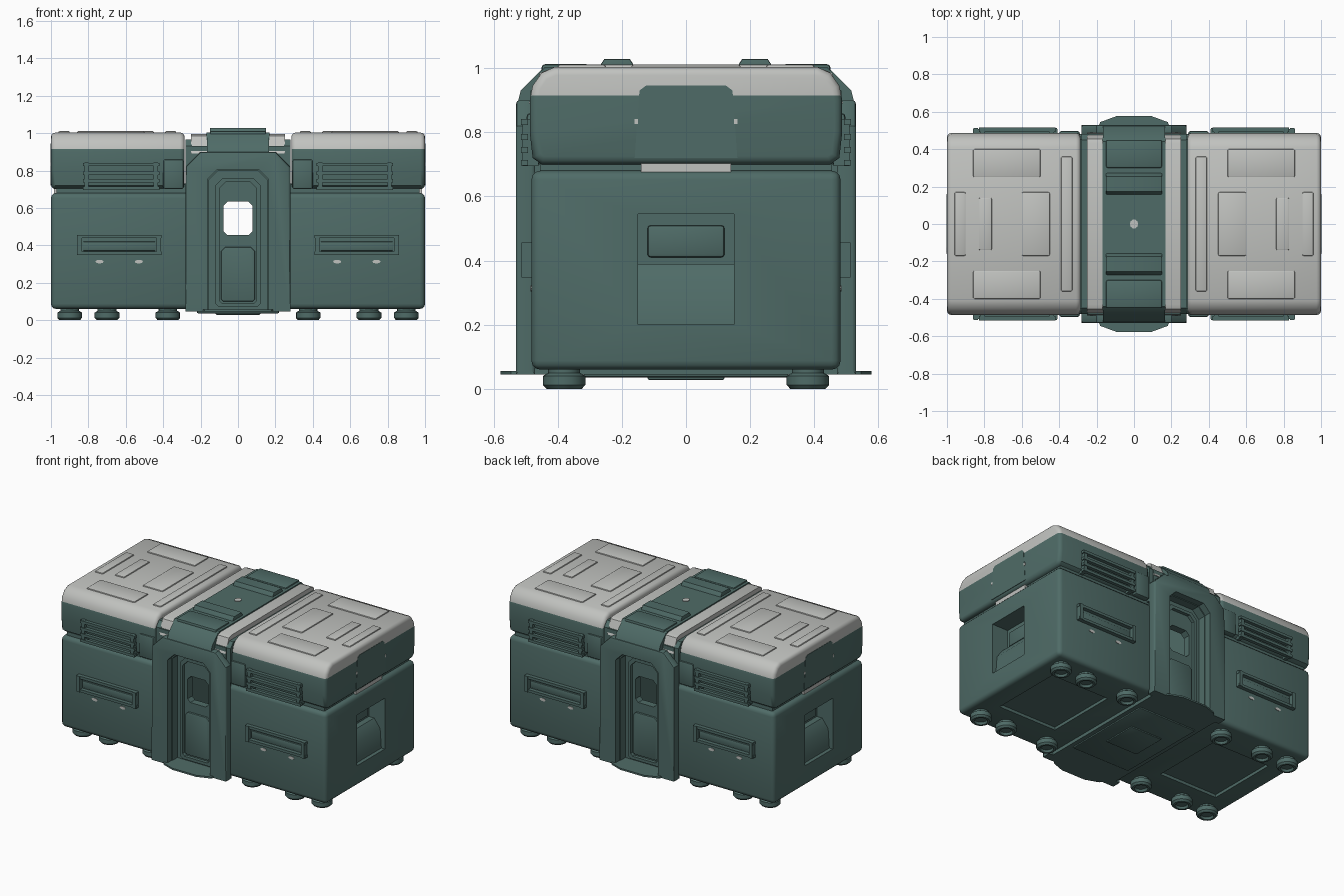
import bpy, bmesh, math
from mathutils import Vector

if "Cube" in bpy.data.objects:
    bpy.data.objects.remove(bpy.data.objects["Cube"])


def material(name, rgb):
    m = bpy.data.materials.new(name)
    m.diffuse_color = (*rgb, 1)
    m.use_nodes = True
    m.node_tree.nodes["Principled BSDF"].inputs["Base Color"].default_value = m.diffuse_color
    return m


GREEN = material("dark_teal_green", (0.078, 0.148, 0.136))
GREY = material("light_grey", (0.53, 0.54, 0.52))


def finish(bm, name, mat, bevel=0.0, segs=2, angle=50):
    """Bevel sharp edges, then make a shaded object."""
    bmesh.ops.recalc_face_normals(bm, faces=bm.faces)
    if bevel:
        edges = [e for e in bm.edges if e.calc_face_angle(0) > math.radians(angle)]
        bmesh.ops.bevel(bm, geom=edges, offset=bevel, segments=segs, profile=0.5,
                        affect='EDGES', clamp_overlap=True)
    me = bpy.data.meshes.new(name)
    bm.to_mesh(me)
    bm.free()
    ob = bpy.data.objects.new(name, me)
    bpy.context.collection.objects.link(ob)
    me.materials.append(mat)
    smooth(ob)
    return ob


def smooth(ob):
    bpy.ops.object.select_all(action='DESELECT')
    ob.select_set(True)
    bpy.context.view_layer.objects.active = ob
    bpy.ops.object.shade_smooth_by_angle(angle=math.radians(35))


def prism(name, pts, axis, a, b, mat=GREEN, bevel=0.0, segs=2, angle=50):
    """Extrude a 2D profile along an axis from a to b."""
    place = {'x': lambda p, t: (t, p[0], p[1]), 'y': lambda p, t: (p[0], t, p[1]),
             'z': lambda p, t: (p[0], p[1], t)}[axis]
    bm = bmesh.new()
    lo = [bm.verts.new(place(p, a)) for p in pts]
    hi = [bm.verts.new(place(p, b)) for p in pts]
    bm.faces.new(lo)
    bm.faces.new(hi)
    for i in range(len(pts)):
        j = (i + 1) % len(pts)
        bm.faces.new((lo[i], lo[j], hi[j], hi[i]))
    return finish(bm, name, mat, bevel, segs, angle)


def box(name, x, y, z, mat=GREEN, bevel=0.0, segs=2):
    x, y = sorted(x), sorted(y)
    return prism(name, [(x[0], y[0]), (x[1], y[0]), (x[1], y[1]), (x[0], y[1])],
                 'z', z[0], z[1], mat, bevel, segs)


def cut(ob, cutter):
    """Subtract a cutter and remove it."""
    cutter.hide_render = True
    m = ob.modifiers.new("cut", 'BOOLEAN')
    m.object, m.operation, m.solver = cutter, 'DIFFERENCE', 'EXACT'
    bpy.ops.object.select_all(action='DESELECT')
    ob.select_set(True)
    bpy.context.view_layer.objects.active = ob
    bpy.ops.object.modifier_apply(modifier=m.name)
    bpy.data.objects.remove(cutter)
    smooth(ob)


def mirrored(half):
    """Close a right-hand half profile by mirroring it."""
    return half + [(-p, q) for p, q in reversed(half)]


def chamfered(w, z0, z1, c, bottom=0.0):
    return mirrored([(w - bottom, z0), (w, z0 + bottom), (w, z1 - c), (w - c, z1)])


def foot(x, y):
    """Round foot with a hollow underside."""
    bm = bmesh.new()
    rings = [(0.05, 0.08), (0.05, 0.05), (0.066, 0.04), (0.066, 0.012), (0.055, 0),
             (0.042, 0), (0.036, 0.015)]
    n, loops = 16, []
    for r, z in rings:
        loops.append([bm.verts.new((x + r * math.cos(math.tau * i / n),
                                    y + r * math.sin(math.tau * i / n), z)) for i in range(n)])
    for a, b in zip(loops, loops[1:]):
        for i in range(n):
            bm.faces.new((a[i], a[(i + 1) % n], b[(i + 1) % n], b[i]))
    bm.faces.new(loops[0])
    bm.faces.new(loops[-1])
    finish(bm, "foot", GREEN)


LID = mirrored([(0.45, 0.70), (0.478, 0.72), (0.487, 0.80), (0.487, 0.90), (0.478, 0.945),
                (0.45, 0.985), (0.41, 1.003)])

for s in (-1, 1):
    # lower hull with end window recess and underside panel
    hull = box("lower_hull", (s * 0.24, s * 1.0), (-0.482, 0.482), (0.06, 0.68), bevel=0.028, segs=3)
    cut(hull, prism("window_cutter", [(-0.15, 0.20), (0.15, 0.20), (0.15, 0.545), (-0.15, 0.545)],
                    'x', s * 0.88, s * 1.1))
    cut(hull, box("belly_cutter", (s * 0.42, s * 0.86), (-0.25, 0.25), (0.0, 0.08)))
    # sloped ledge in the window recess
    prism("window_ledge", [(s * 0.86, 0.19), (s * 0.975, 0.19), (s * 0.965, 0.33),
                           (s * 0.92, 0.39), (s * 0.86, 0.39)], 'y', -0.151, 0.151)
    box("window_pane", (s * 0.86, s * 0.90), (-0.12, 0.12), (0.41, 0.51), bevel=0.01)
    # neck between hull and lid, with a light strip at the end
    box("neck", (s * 0.26, s * 0.97), (-0.455, 0.455), (0.66, 0.73))
    box("end_seal", (s * 0.95, s * 0.985), (-0.14, 0.14), (0.675, 0.71), GREY)
    # lid: green sides, light top above a fixed height
    lid = prism("lid", LID, 'x', s * 0.285, s * 1.0, bevel=0.025, segs=3)
    bm = bmesh.new()
    bm.from_mesh(lid.data)
    bmesh.ops.bisect_plane(bm, geom=bm.verts[:] + bm.edges[:] + bm.faces[:],
                           plane_co=(0, 0, 0.915), plane_no=(0, 0, 1))
    for f in bm.faces:
        f.material_index = int(f.calc_center_median().z > 0.915)
    bm.to_mesh(lid.data)
    bm.free()
    lid.data.materials.append(GREY)
    smooth(lid)
    # raised end panel on the lid, two bolts
    prism("lid_end_panel", [(-0.16, 0.72), (0.16, 0.72), (0.145, 0.93), (0.125, 0.945),
                            (-0.125, 0.945), (-0.145, 0.93)], 'x', s * 0.96, s * 1.002)
    for y in (-0.155, 0.155):
        box("end_bolt", (s * 0.99, s * 1.003), (y - 0.006, y + 0.006), (0.825, 0.842), GREY)
    # roof panels
    for x0, x1, y0, y1 in ((0.45, 0.60, -0.17, 0.17), (0.76, 0.83, -0.14, 0.14),
                           (0.50, 0.86, 0.25, 0.40), (0.50, 0.86, -0.40, -0.25),
                           (0.90, 0.96, -0.17, 0.17), (0.33, 0.39, -0.36, 0.36)):
        box("roof_panel", (s * x0, s * x1), (y0, y1), (0.99, 1.011), GREY, bevel=0.007)

    for f in (-1, 1):
        # upper rack: posts and bars on the lid side
        for z in (0.705, 0.745, 0.785, 0.832):
            box("rack_bar", (s * 0.42, s * 0.83), (f * 0.492, f * 0.515), (z - 0.009, z + 0.009))
        for x in (0.44, 0.81):
            box("rack_post", (s * (x - 0.012), s * (x + 0.012)), (f * 0.46, f * 0.51), (0.695, 0.842))
        # bracket beside the portal
        box("rack_bracket", (s * 0.29, s * 0.40), (f * 0.45, f * 0.497), (0.70, 0.86), bevel=0.012)
        # lower grab rail frame
        for z in (0.357, 0.447):
            box("grab_rail", (s * 0.41, s * 0.86), (f * 0.475, f * 0.508), (z - 0.009, z + 0.009))
        for x in (0.425, 0.845):
            box("grab_post", (s * (x - 0.012), s * (x + 0.012)), (f * 0.475, f * 0.513), (0.348, 0.456))
        box("grab_plate", (s * 0.44, s * 0.83), (f * 0.475, f * 0.49), (0.37, 0.42), bevel=0.006)
        # small light markers under the rail
        for x in (0.53, 0.74):
            prism("marker", [(s * x + 0.022 * math.cos(math.tau * i / 10),
                              0.313 + 0.01 * math.sin(math.tau * i / 10)) for i in range(10)],
                  'y', f * 0.475, f * 0.485, GREY)
        # feet
        for x in (0.375, 0.70, 0.90):
            foot(s * x, f * 0.38)

    # light strip over the portal and its green edge rail
    prism("roof_trim", mirrored([(0.49, 0.89), (0.455, 0.985), (0.43, 0.995)]), 'x',
          s * 0.15, s * 0.25, GREY)
    prism("edge_rail", mirrored([(0.48, 0.70), (0.48, 0.93), (0.45, 0.965)]), 'x', s * 0.245, s * 0.28)

# central corridor: hollow core
core = box("corridor_core", (-0.25, 0.25), (-0.485, 0.485), (0.045, 0.93))
cut(core, box("cavity_cutter", (-0.14, 0.14), (-0.38, 0.38), (0.10, 0.80)))
cut(core, prism("doorway_cutter_a", chamfered(0.155, 0.055, 0.80, 0.05), 'y', -0.6, -0.43))
cut(core, prism("doorway_cutter_b", chamfered(0.155, 0.055, 0.80, 0.05), 'y', 0.43, 0.6))
cut(core, prism("pane_cutter", chamfered(0.078, 0.455, 0.635, 0.025, 0.02), 'y', -0.6, 0.6))

for f in (-1, 1):
    # portal frame with doorway
    portal = prism("portal_frame", chamfered(0.28, 0.045, 0.90, 0.08), 'y', f * 0.47, f * 0.53,
                   bevel=0.012)
    cut(portal, prism("portal_cutter", chamfered(0.16, 0.055, 0.805, 0.05), 'y', f * 0.4, f * 0.6))
    # door rim, lower door panel, threshold
    rim = prism("door_rim", chamfered(0.122, 0.07, 0.76, 0.04, 0.02), 'y', f * 0.42, f * 0.452)
    cut(rim, prism("rim_cutter", chamfered(0.10, 0.09, 0.74, 0.035, 0.015), 'y', f * 0.4, f * 0.5))
    prism("door_panel", chamfered(0.09, 0.10, 0.39, 0.02, 0.01), 'y', f * 0.42, f * 0.442, bevel=0.006)
    prism("threshold", [(-0.22, f * 0.46), (0.22, f * 0.46), (0.18, f * 0.545), (0.09, f * 0.578),
                        (-0.09, f * 0.578), (-0.18, f * 0.545)], 'z', 0.045, 0.056)
    # hood over the door
    prism("door_hood", [(f * 0.45, 0.86), (f * 0.53, 0.87), (f * 0.515, 0.93), (f * 0.45, 0.995)],
          'x', -0.165, 0.165)
    # raised roof blocks
    prism("roof_block", [(f * 0.28, 0.99), (f * 0.255, 1.028), (f * 0.175, 1.028), (f * 0.15, 0.99)],
          'x', -0.15, 0.15, bevel=0.005, angle=70)
    box("roof_plate", (-0.15, 0.15), (f * 0.30, f * 0.45), (0.98, 1.012), bevel=0.01)

# roof spine, belly plates, centre lamp
prism("roof_spine", mirrored([(0.475, 0.90), (0.46, 0.98), (0.44, 1.003)]), 'x', -0.168, 0.168)
box("belly_plate", (-0.22, 0.22), (-0.32, 0.32), (0.036, 0.06), bevel=0.008)
box("belly_hatch", (-0.12, 0.12), (-0.12, 0.12), (0.028, 0.05), bevel=0.006)
prism("roof_lamp", [(0.022 * math.cos(math.tau * i / 10), 0.025 * math.sin(math.tau * i / 10))
                    for i in range(10)], 'z', 1.0, 1.007, GREY)
